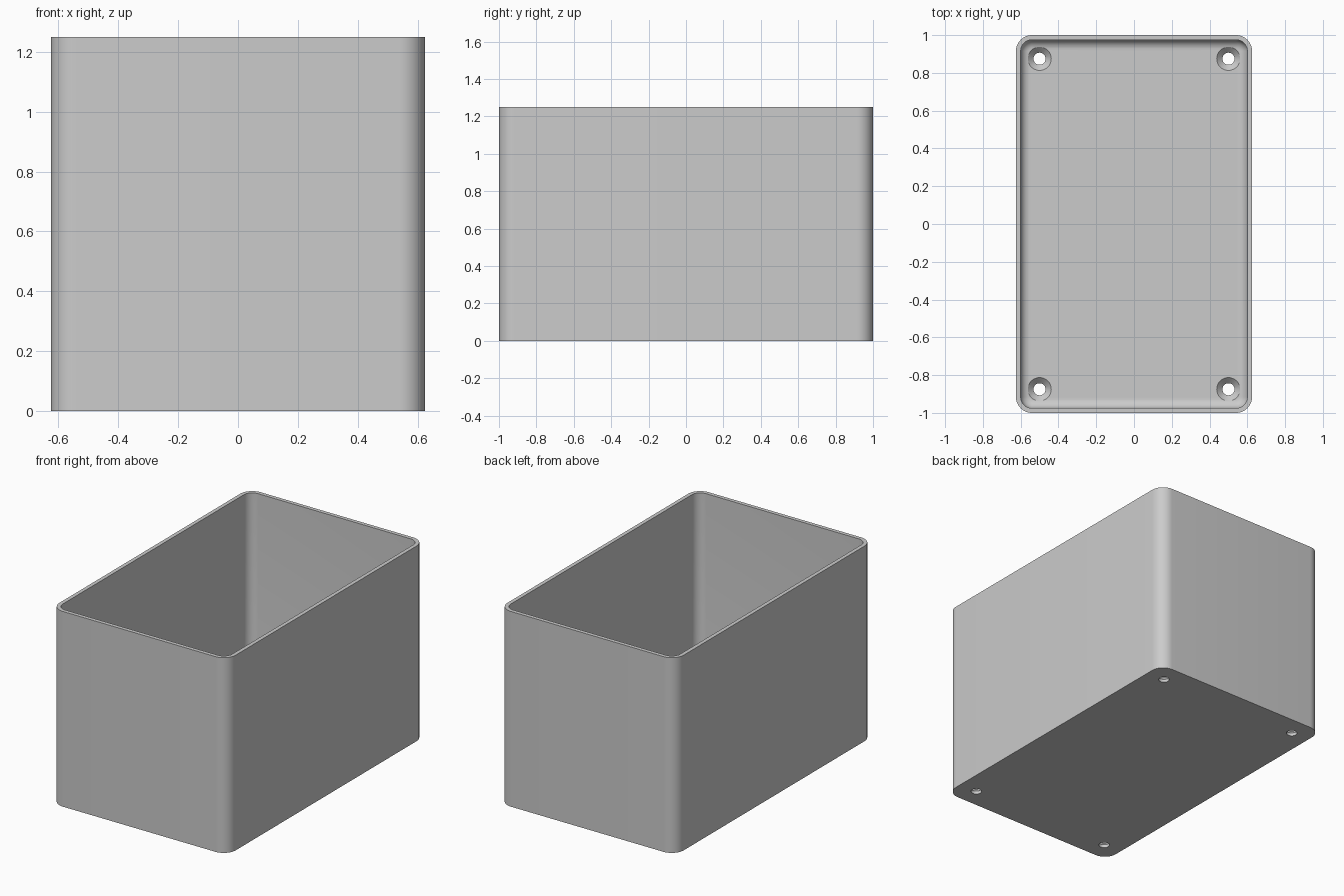
import bpy, bmesh, math

cube = bpy.data.objects.get("Cube")
if cube:
    bpy.data.objects.remove(cube, do_unlink=True)

HALF_X, HALF_Y, HEIGHT = 0.625, 1.0, 1.25
WALL, FLOOR, CORNER, FILLET = 0.025, 0.05, 0.085, 0.05
SEGMENTS = 12

grey = bpy.data.materials.new("plain grey")
grey.use_nodes = True
colour = (0.6, 0.6, 0.6, 1)
grey.diffuse_color = colour
grey.node_tree.nodes["Principled BSDF"].inputs["Base Color"].default_value = colour


def make_object(name, bm):
    bmesh.ops.recalc_face_normals(bm, faces=bm.faces)
    mesh = bpy.data.meshes.new(name)
    bm.to_mesh(mesh)
    bm.free()
    mesh.materials.append(grey)
    obj = bpy.data.objects.new(name, mesh)
    bpy.context.collection.objects.link(obj)
    return obj


def loft(bm, rings):
    """Skin closed rings of points in order and cap both ends."""
    loops = [[bm.verts.new(p) for p in ring] for ring in rings]
    for a, b in zip(loops, loops[1:]):
        for i in range(len(a)):
            j = (i + 1) % len(a)
            bm.faces.new((a[i], a[j], b[j], b[i]))
    bm.faces.new(loops[0])
    bm.faces.new(loops[-1])


def rounded_rectangle(inset, z):
    r = CORNER - inset
    points = []
    for corner, (sx, sy) in enumerate([(1, 1), (-1, 1), (-1, -1), (1, -1)]):
        for i in range(SEGMENTS + 1):
            a = math.pi / 2 * (corner + i / SEGMENTS)
            points.append((sx * (HALF_X - CORNER) + r * math.cos(a),
                           sy * (HALF_Y - CORNER) + r * math.sin(a), z))
    return points


# Open box: outer wall, rim, inner wall, rounded floor edge
rings = [rounded_rectangle(0, 0), rounded_rectangle(0, HEIGHT),
         rounded_rectangle(WALL, HEIGHT)]
for i in range(9):
    a = math.pi / 2 * i / 8
    rings.append(rounded_rectangle(WALL + FILLET * (1 - math.cos(a)),
                                   FLOOR + FILLET * (1 - math.sin(a))))
bm = bmesh.new()
loft(bm, rings)
box = make_object("open_box", bm)

# Countersunk screw holes in the four floor corners
bm = bmesh.new()
profile = [(0.032, -0.05), (0.032, 0.02), (0.062, FLOOR), (0.062, FLOOR + 0.04)]
for sx in (-1, 1):
    for sy in (-1, 1):
        loft(bm, [[(sx * 0.5 + r * math.cos(math.tau * i / 32),
                    sy * 0.875 + r * math.sin(math.tau * i / 32), z)
                   for i in range(32)] for r, z in profile])
cutter = make_object("screw_hole_cutter", bm)
cutter.hide_render = True

bpy.ops.object.select_all(action="DESELECT")
box.select_set(True)
bpy.context.view_layer.objects.active = box
cut = box.modifiers.new("screw holes", "BOOLEAN")
cut.object = cutter
cut.operation = "DIFFERENCE"
cut.solver = "EXACT"
bpy.ops.object.modifier_apply(modifier=cut.name)
bpy.data.objects.remove(cutter, do_unlink=True)
bpy.ops.object.shade_smooth_by_angle(angle=math.radians(30))
